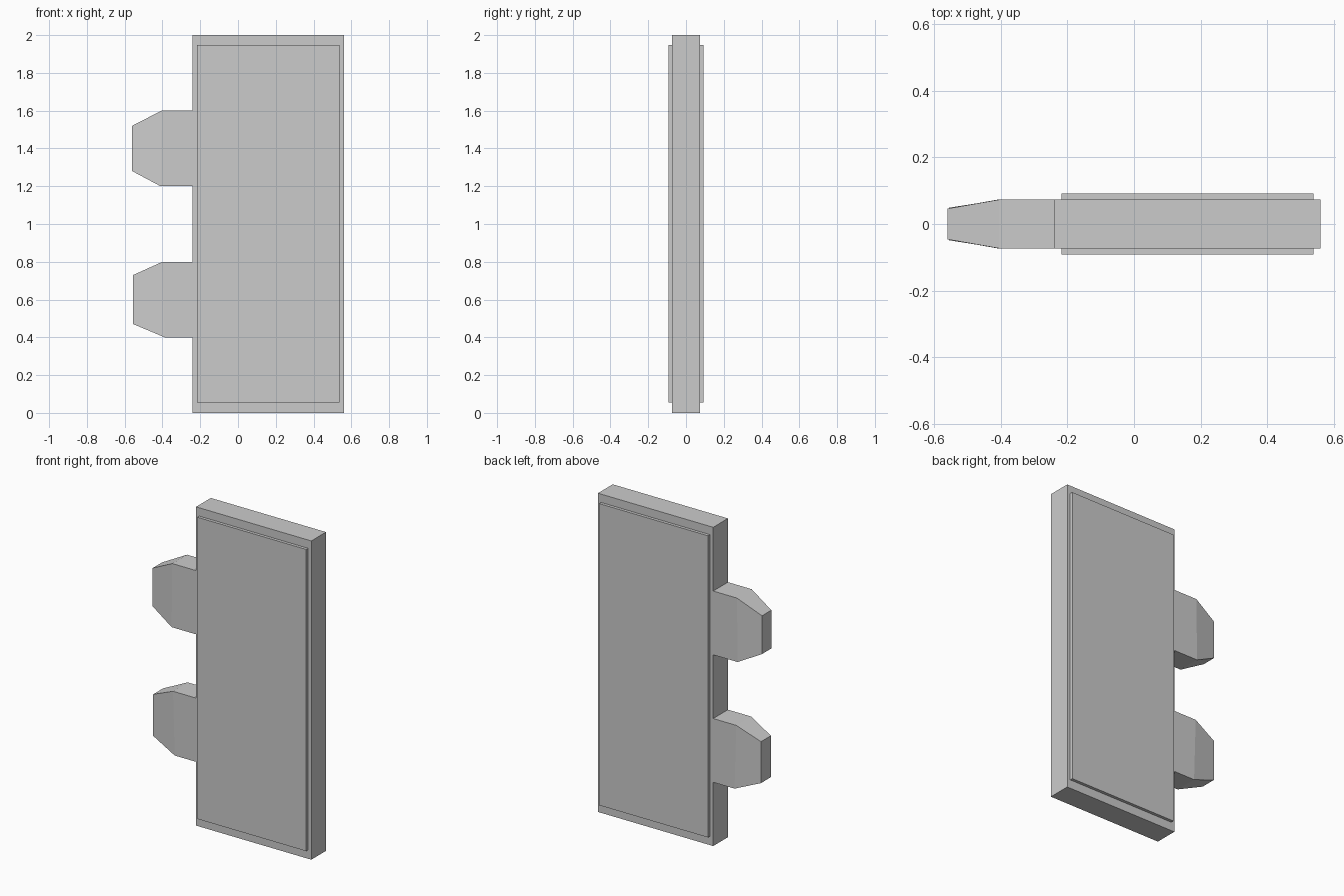
import bpy, bmesh

if "Cube" in bpy.data.objects:
    bpy.data.objects.remove(bpy.data.objects["Cube"])


def finish(name, bm):
    bmesh.ops.recalc_face_normals(bm, faces=bm.faces)
    mesh = bpy.data.meshes.new(name)
    bm.to_mesh(mesh)
    bm.free()
    obj = bpy.data.objects.new(name, mesh)
    bpy.context.collection.objects.link(obj)
    return obj


def box(name, x, y, z):
    bm = bmesh.new()
    bmesh.ops.create_cube(bm, size=1)
    for v in bm.verts:
        for i, (lo, hi) in enumerate((x, y, z)):
            v.co[i] = hi if v.co[i] > 0 else lo
    return finish(name, bm)


def hinge_lug(name, sections):
    """Loft rectangular sections: (x at bottom, x at top, half depth, z low, z high)."""
    bm = bmesh.new()
    rings = []
    for xb, xt, d, lo, hi in sections:
        corners = ((xb, -d, lo), (xb, d, lo), (xt, d, hi), (xt, -d, hi))
        rings.append([bm.verts.new(c) for c in corners])
    for a, b in zip(rings, rings[1:]):
        for i in range(4):
            j = (i + 1) % 4
            bm.faces.new((a[i], a[j], b[j], b[i]))
    bm.faces.new(rings[0])
    bm.faces.new(rings[-1])
    return finish(name, bm)


HALF = 0.073   # half thickness of the slab
FACE = 0.092   # outer surface of the raised panels
EDGE = -0.24   # side of the slab carrying the lugs

# Main slab
box("slab", (EDGE, 0.56), (-HALF, HALF), (0, 2))

# Raised panels on front and back
for name, y in (("front_panel", (-FACE, -HALF)), ("back_panel", (HALF, FACE))):
    box(name, (-0.217, 0.538), y, (0.055, 1.948))

# Tapered lugs on the left edge
hinge_lug("upper_lug", [(EDGE, EDGE, HALF, 1.2, 1.6),
                        (-0.41, -0.405, HALF, 1.2, 1.6),
                        (-0.56, -0.56, 0.046, 1.28, 1.52)])
hinge_lug("lower_lug", [(EDGE, EDGE, HALF, 0.4, 0.8),
                        (-0.388, -0.4, HALF, 0.4, 0.8),
                        (-0.555, -0.555, 0.049, 0.47, 0.73)])
